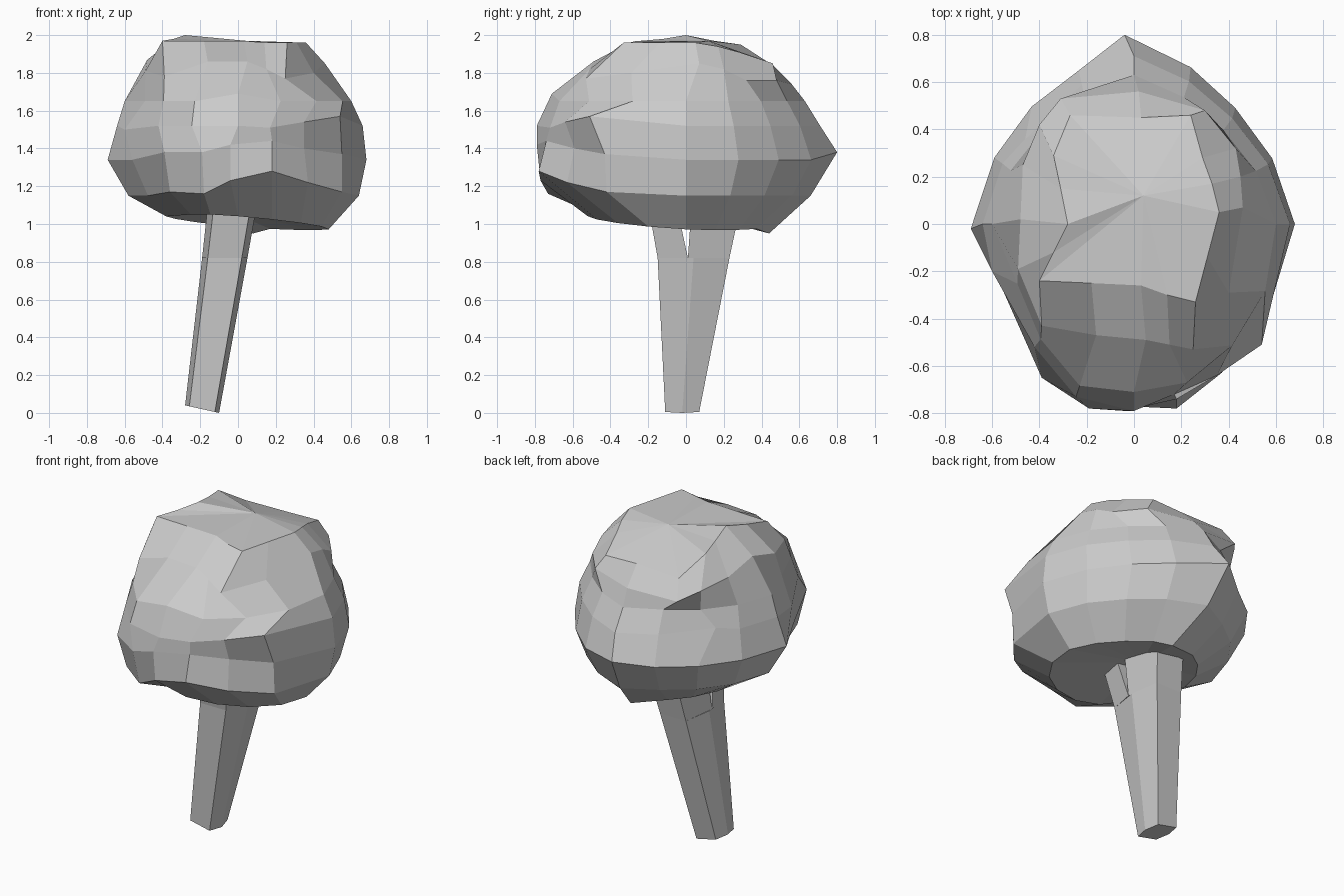
import bpy, bmesh, math

cube = bpy.data.objects.get("Cube")
if cube:
    bpy.data.objects.remove(cube, do_unlink=True)

grey = bpy.data.materials.new("plain_grey")
grey.use_nodes = True
grey.diffuse_color = (0.6, 0.6, 0.6, 1)
grey.node_tree.nodes["Principled BSDF"].inputs["Base Color"].default_value = (0.6, 0.6, 0.6, 1)


def finish(bm, name):
    """Turn a bmesh into a flat shaded object."""
    bmesh.ops.recalc_face_normals(bm, faces=bm.faces)
    mesh = bpy.data.meshes.new(name)
    bm.to_mesh(mesh)
    bm.free()
    mesh.materials.append(grey)
    obj = bpy.data.objects.new(name, mesh)
    bpy.context.collection.objects.link(obj)
    return obj


def loft(bm, sections):
    """Join closed sections of equal length with quads."""
    rings = [[bm.verts.new(p) for p in section] for section in sections]
    for low, high in zip(rings, rings[1:]):
        for i in range(len(low)):
            j = (i + 1) % len(low)
            bm.faces.new((low[i], low[j], high[j], high[i]))
    return rings


def fan(bm, ring, tip):
    """Close a ring with triangles that meet at a tip."""
    centre = bm.verts.new(tip)
    for i, v in enumerate(ring):
        bm.faces.new((v, ring[(i + 1) % len(ring)], centre))


def prism(name, sections):
    bm = bmesh.new()
    rings = loft(bm, sections)
    bm.faces.new(rings[0])
    bm.faces.new(rings[-1])
    return finish(bm, name)


# Trunk: a leaning, widening six sided stem
def stem_section(x, y, z, rx, ry, tilt=0):
    corners = ((1, 0), (0.75, 1), (-0.75, 1), (-1, 0), (-0.75, -1), (0.75, -1))
    return [(x + a * rx, y + b * ry, z - a * tilt) for a, b in corners]


prism("trunk", [stem_section(-0.19, -0.02, 0.02, 0.09, 0.09, 0.02),
                stem_section(-0.07, 0.04, 0.82, 0.12, 0.19)])


# Branches: the stem forks into a front and a back limb
def limb_section(x, z, rx, inner, outer):
    return [(x + rx, inner, z), (x + rx * 0.75, outer, z),
            (x - rx * 0.75, outer, z), (x - rx, inner, z)]


for name, low, high in (("front_branch", (0.01, -0.15), (-0.05, -0.20)),
                        ("back_branch", (0.01, 0.23), (0.03, 0.29))):
    prism(name, [limb_section(-0.07, 0.82, 0.12, *low),
                 limb_section(-0.03, 1.10, 0.13, *high)])

# Crown body: levels of height, then reach to right, left, front and back
levels = [(1.01, 0.38, 0.48, 0.52, 0.44), (1.15, 0.58, 0.64, 0.70, 0.66),
          (1.34, 0.68, 0.68, 0.79, 0.78), (1.52, 0.64, 0.66, 0.79, 0.71),
          (1.65, 0.60, 0.60, 0.74, 0.63)]
# Fullness of the outline, counter-clockwise from the left side
fullness = [1, 0.93, 0.89, 0.92, 1, 0.9, 0.9, 0.94,
            1, 0.89, 0.93, 1, 1, 0.98, 0.98, 1]

sections = []
for n, (z, right, left, front, back) in enumerate(levels):
    section = []
    for i, full in enumerate(fullness):
        angle = math.tau * i / len(fullness)
        c, s = math.cos(angle), math.sin(angle)
        x = c * full * (left if c > 0 else right)
        y = s * full * (back if s > 0 else front)
        drop = 0.08 * x + 0.06 * y if n == 0 else 0
        section.append((x, y, z - drop))
    sections.append(section)

# Knobs, the front ledge and the hollows: (level, step) and its place
shaped = {
    (0, 4): (0.08, 0.44, 0.95),
    (1, 10): (-0.36, -0.60, 1.17), (1, 11): (-0.18, -0.73, 1.16),
    (1, 12): (-0.04, -0.77, 1.23), (1, 13): (0.18, -0.78, 1.28),
    (1, 14): (0.37, -0.63, 1.22), (1, 15): (0.55, -0.42, 1.17),
    (2, 4): (-0.04, 0.80, 1.38), (2, 8): (-0.69, -0.02, 1.34),
    (2, 10): (-0.39, -0.65, 1.38), (2, 11): (-0.19, -0.78, 1.38),
    (2, 12): (-0.04, -0.79, 1.42), (2, 13): (0.18, -0.74, 1.44),
    (2, 14): (0.35, -0.59, 1.40), (2, 15): (0.55, -0.43, 1.37),
    (3, 6): (-0.46, 0.36, 1.54), (3, 9): (-0.60, -0.20, 1.50),
    (3, 13): (0.17, -0.72, 1.51), (3, 14): (0.35, -0.64, 1.54),
    (3, 15): (0.54, -0.51, 1.57), (4, 12): (0, -0.71, 1.69),
}
for (level, step), place in shaped.items():
    sections[level][step] = place

# Crown shoulder and the lopsided plateau on top
shoulder = [(0.46, 0.07, 1.85), (0.45, 0.20, 1.82), (0.43, 0.32, 1.76), (0.30, 0.48, 1.76),
            (0.02, 0.56, 1.74), (-0.31, 0.53, 1.73), (-0.40, 0.42, 1.78), (-0.47, 0.25, 1.82),
            (-0.48, 0.02, 1.87), (-0.49, -0.19, 1.81), (-0.39, -0.43, 1.78), (-0.16, -0.47, 1.86),
            (0.05, -0.49, 1.86), (0.15, -0.51, 1.82), (0.25, -0.53, 1.77), (0.40, -0.29, 1.80)]
plateau = [(0.36, 0.05, 1.96), (0.33, 0.17, 1.94), (0.29, 0.28, 1.91), (0.24, 0.46, 1.85),
           (0.03, 0.45, 1.85), (-0.27, 0.46, 1.84), (-0.34, 0.29, 1.95), (-0.31, 0.15, 1.97),
           (-0.28, 0, 2.0), (-0.34, -0.12, 1.98), (-0.40, -0.24, 1.97), (-0.18, -0.25, 1.97),
           (0.03, -0.26, 1.97), (0.14, -0.30, 1.96), (0.26, -0.33, 1.96), (0.31, -0.14, 1.96)]

crown = bmesh.new()
rings = loft(crown, sections + [shoulder, plateau])
fan(crown, rings[0], (-0.03, 0.03, 1.06))
fan(crown, rings[-1], (0.04, 0.12, 1.97))
finish(crown, "crown")
